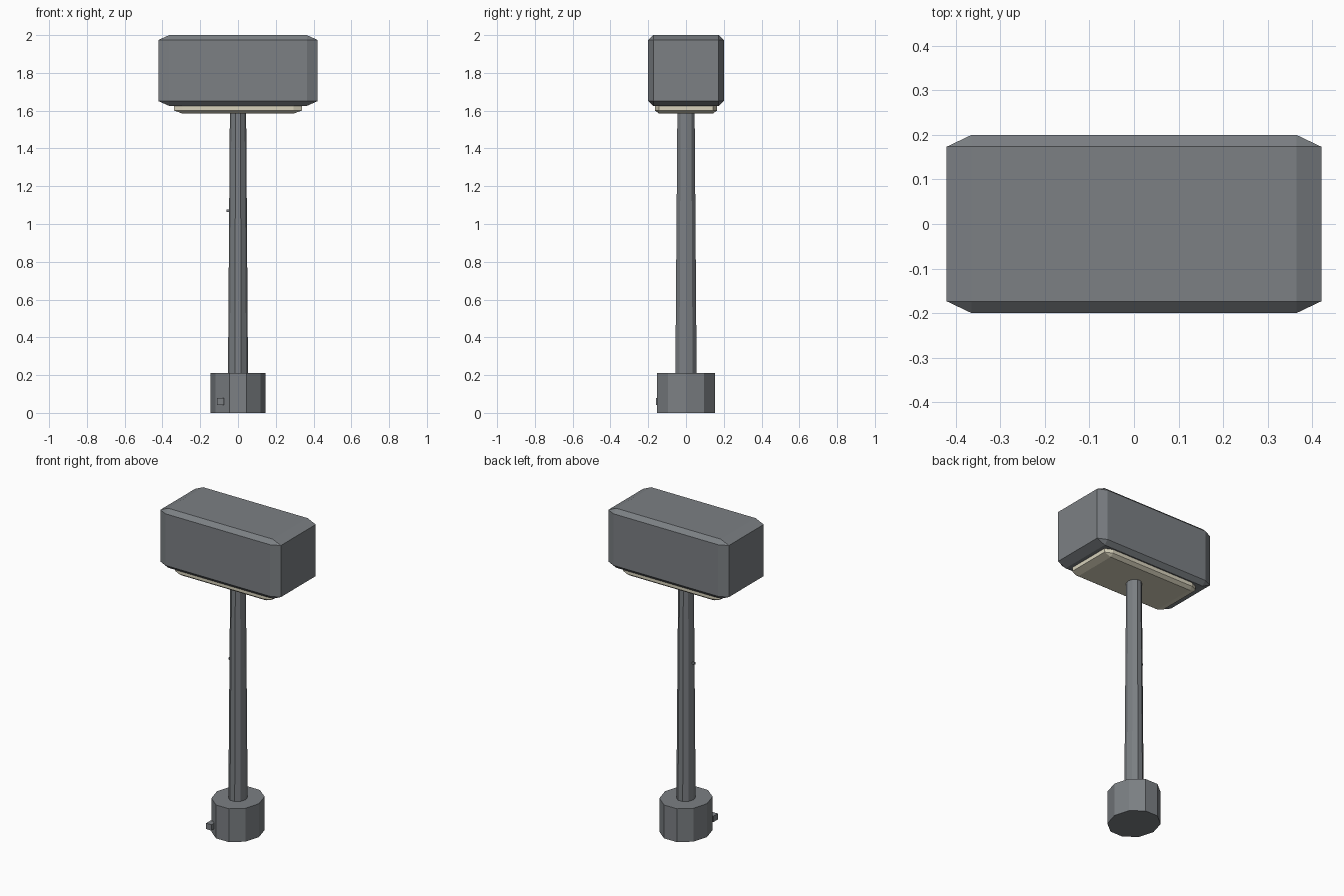
import bpy
import bmesh
from math import cos, sin, tau

default = bpy.data.objects.get("Cube")
if default:
    bpy.data.objects.remove(default, do_unlink=True)


def material(name, rgb):
    mat = bpy.data.materials.new(name)
    mat.use_nodes = True
    color = (*rgb, 1)
    mat.diffuse_color = color
    mat.node_tree.nodes["Principled BSDF"].inputs["Base Color"].default_value = color
    return mat


grey = material("slate grey", (0.2, 0.215, 0.23))
cream = material("lamp cream", (0.68, 0.64, 0.5))


def finish(name, bm, mat):
    bmesh.ops.recalc_face_normals(bm, faces=bm.faces)
    mesh = bpy.data.meshes.new(name)
    bm.to_mesh(mesh)
    bm.free()
    mesh.materials.append(mat)
    obj = bpy.data.objects.new(name, mesh)
    bpy.context.collection.objects.link(obj)
    return obj


def box(name, center, size, mat, bevel=0):
    # The bevel is made on a unit cube, so it stretches with the box
    bm = bmesh.new()
    bmesh.ops.create_cube(bm, size=1)
    if bevel:
        bmesh.ops.bevel(bm, geom=bm.edges[:], offset=bevel, segments=1,
                        affect='EDGES', profile=0.5)
    bmesh.ops.scale(bm, vec=size, verts=bm.verts)
    bmesh.ops.translate(bm, vec=center, verts=bm.verts)
    return finish(name, bm, mat)


def column(name, z0, z1, r0, r1, mat, sides=10, stretch=1.115):
    # Ten-sided column, slightly deeper than wide
    bm = bmesh.new()
    rings = []
    for z, r in ((z0, r0), (z1, r1)):
        rings.append([bm.verts.new((r * cos(tau * i / sides),
                                    r * stretch * sin(tau * i / sides), z))
                      for i in range(sides)])
    low, high = rings
    for i in range(sides):
        j = (i + 1) % sides
        bm.faces.new((low[i], low[j], high[j], high[i]))
    bm.faces.new(low[::-1])
    bm.faces.new(high)
    return finish(name, bm, mat)


# Post
column("base", 0, 0.21, 0.146, 0.146, grey)
column("pole", 0.21, 1.6, 0.053, 0.043, grey)

# Lamp head with the light panel showing underneath
box("lamp_head", (0, 0, 1.8125), (0.84, 0.4, 0.375), grey, bevel=0.0667)
box("light_panel", (0, 0, 1.705), (0.68, 0.33, 0.24), cream, bevel=0.0667)

# Small fittings
box("base_switch", (-0.093, -0.135, 0.06), (0.037, 0.045, 0.037), grey)
box("pole_hook", (-0.052, 0, 1.07), (0.02, 0.012, 0.012), grey)
